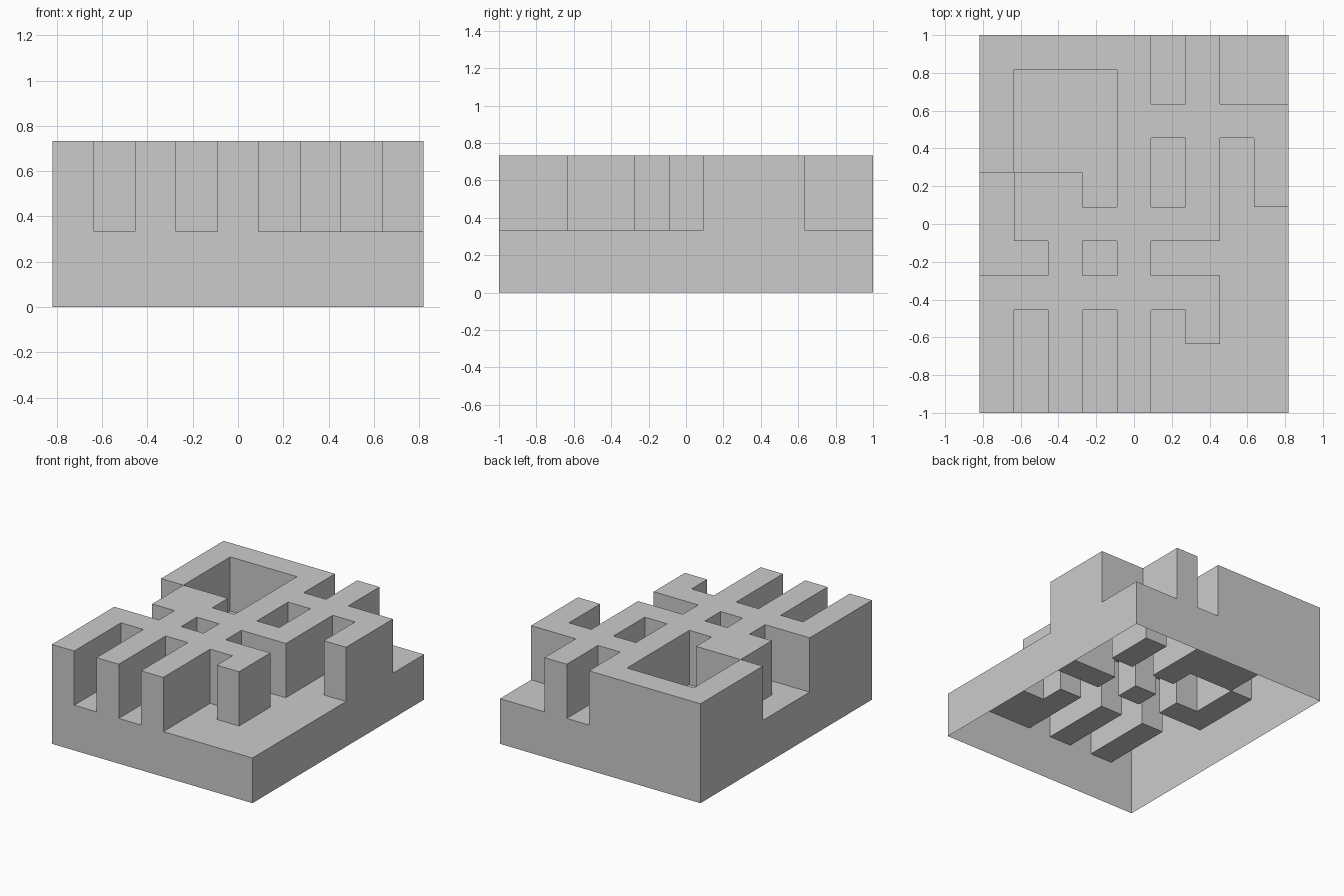
import bpy, bmesh

if "Cube" in bpy.data.objects:
    bpy.data.objects.remove(bpy.data.objects["Cube"])

# Plan of the block, back row first: '#' raised wall, '.' low floor
PLAN = [
    "#####.#..",
    "#...#.#..",
    "#...#####",
    "#...#.#.#",
    ".##.#.#.#",
    ".######..",
    "..#.#....",
    "#######..",
    "#.#.#.#..",
    "#.#.#....",
    "#.#.#....",
]
COLS, ROWS = len(PLAN[0]), len(PLAN)
CELL = 2 / ROWS
FLOOR, TOP = 0.333, 0.733


def is_wall(face):
    c = face.calc_center_median()
    col = int(c.x / CELL + COLS / 2)
    row = int(ROWS / 2 - c.y / CELL)
    return PLAN[row][col] == "#"


bm = bmesh.new()

# Floor sheet, one quad per cell
bmesh.ops.create_grid(bm, x_segments=COLS, y_segments=ROWS, size=1)
for v in bm.verts:
    v.co = (v.co.x * COLS / ROWS, v.co.y, FLOOR)
walls = [f for f in bm.faces if is_wall(f)]

# Outer skirt down to the ground, open underneath
rim = [e for e in bm.edges if e.is_boundary]
skirt = bmesh.ops.extrude_edge_only(bm, edges=rim)["geom"]
for v in skirt:
    if isinstance(v, bmesh.types.BMVert):
        v.co.z = 0

# Raised walls
raised = bmesh.ops.extrude_face_region(bm, geom=walls)["geom"]
for v in raised:
    if isinstance(v, bmesh.types.BMVert):
        v.co.z = TOP
bmesh.ops.delete(bm, geom=[f for f in walls if f.is_valid], context="FACES")
bmesh.ops.recalc_face_normals(bm, faces=bm.faces)

mesh = bpy.data.meshes.new("maze_block")
bm.to_mesh(mesh)
bm.free()
obj = bpy.data.objects.new("maze_block", mesh)
bpy.context.collection.objects.link(obj)
